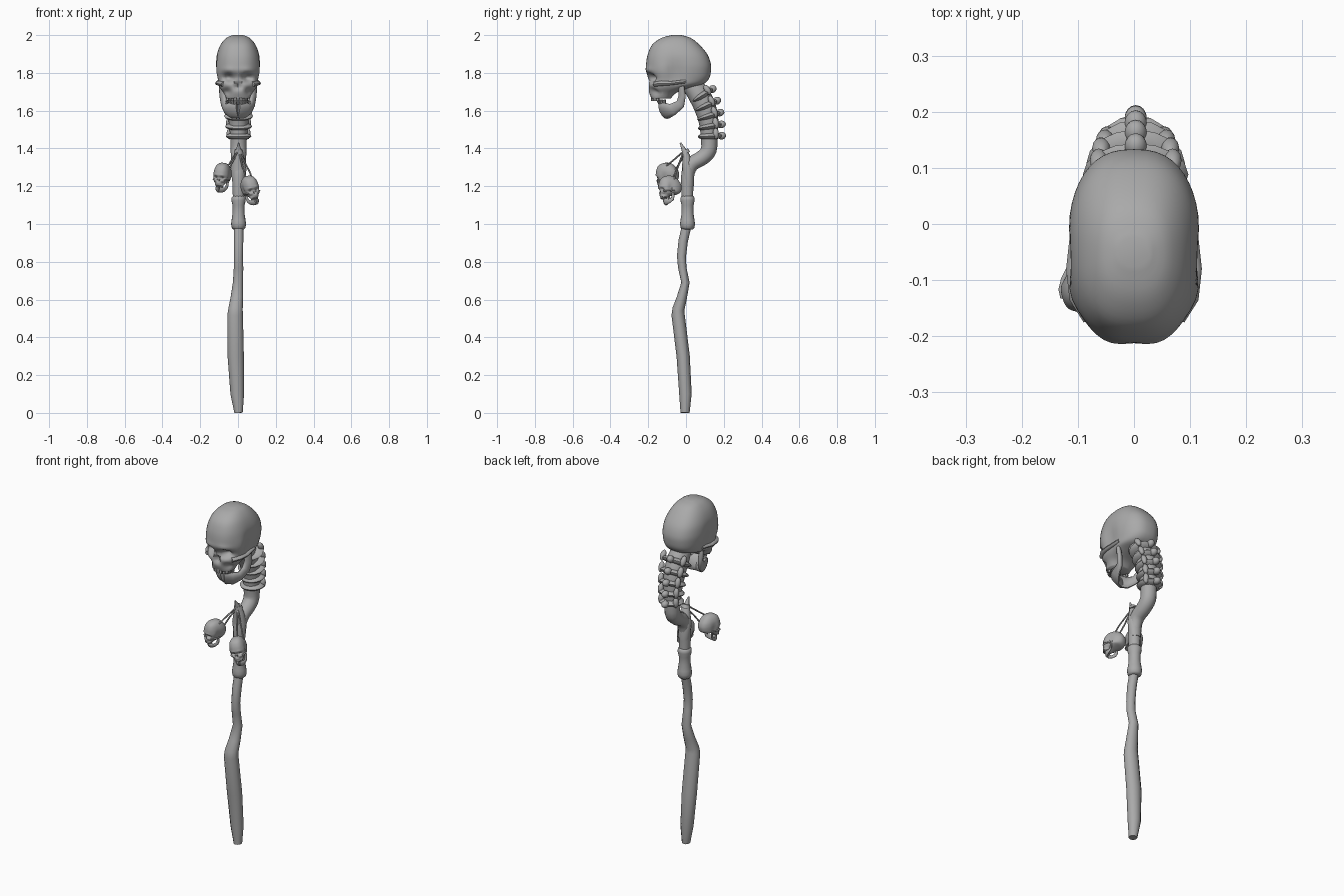
import bpy, bmesh, math
from mathutils import Matrix, Vector

if "Cube" in bpy.data.objects:
    bpy.data.objects.remove(bpy.data.objects["Cube"])

bone = bpy.data.materials.new("bone grey")
bone.use_nodes = True
GREY = (0.4, 0.4, 0.4, 1)
bone.diffuse_color = GREY
bone.node_tree.nodes["Principled BSDF"].inputs["Base Color"].default_value = GREY


def finish(name, bm, angle=50):
    bmesh.ops.recalc_face_normals(bm, faces=bm.faces)
    mesh = bpy.data.meshes.new(name)
    bm.to_mesh(mesh)
    bm.free()
    mesh.materials.append(bone)
    ob = bpy.data.objects.new(name, mesh)
    bpy.context.collection.objects.link(ob)
    bpy.ops.object.select_all(action="DESELECT")
    ob.select_set(True)
    bpy.context.view_layer.objects.active = ob
    bpy.ops.object.shade_smooth_by_angle(angle=math.radians(angle))
    return ob


def skin(bm, loops):
    """Bridge successive loops of points and cap both ends."""
    rings = [[bm.verts.new(p) for p in loop] for loop in loops]
    n = len(rings[0])
    for a, b in zip(rings, rings[1:]):
        for i in range(n):
            j = (i + 1) % n
            bm.faces.new((a[i], a[j], b[j], b[i]))
    bm.faces.new(rings[0])
    bm.faces.new(rings[-1])


def sweep(name, path, radii, ref=(1, 0, 0), n=12, mirror=False):
    """Tube along a path; each radius pair is (along ref, across it)."""
    pts = [Vector(p) for p in path]
    loops = []
    for k, p in enumerate(pts):
        t = (pts[min(k + 1, len(pts) - 1)] - pts[max(k - 1, 0)]).normalized()
        side = Vector(ref) - t * t.dot(Vector(ref))
        side.normalize()
        up = t.cross(side)
        ra, rb = radii[k]
        loops.append([p + side * ra * math.cos(i * math.tau / n) + up * rb * math.sin(i * math.tau / n)
                      for i in range(n)])
    bm = bmesh.new()
    skin(bm, loops)
    if mirror:
        twin = bmesh.ops.duplicate(bm, geom=bm.verts[:] + bm.edges[:] + bm.faces[:])["geom"]
        for v in twin:
            if isinstance(v, bmesh.types.BMVert):
                v.co.x = -v.co.x
    return finish(name, bm)


def ball(name, loc, size, tilt=0):
    bm = bmesh.new()
    m = Matrix.Translation(loc) @ Matrix.Rotation(tilt, 4, "X") @ Matrix.Diagonal((*size, 1))
    bmesh.ops.create_uvsphere(bm, u_segments=16, v_segments=8, radius=1, matrix=m)
    return finish(name, bm)


def spline(rows, steps):
    """Catmull-Rom interpolation through rows of numbers."""
    out = []
    for k in range(len(rows) - 1):
        q = [rows[max(k - 1, 0)], rows[k], rows[k + 1], rows[min(k + 2, len(rows) - 1)]]
        for s in range(steps):
            t = s / steps
            out.append([b + 0.5 * t * (c - a + t * (2*a - 5*b + 4*c - d + t * (3*(b - c) + d - a)))
                        for a, b, c, d in zip(*q)])
    return out + [list(rows[-1])]


def bump(d, w):
    return math.exp(-(d / w) ** 2)


# Skull profile rows: height, front, back, half width
SKULL = [(2.0, -.075, -.025, .028), (1.985, -.13, .025, .062), (1.95, -.178, .07, .092),
         (1.9, -.202, .112, .112), (1.85, -.211, .131, .118), (1.81, -.21, .132, .116),
         (1.77, -.203, .122, .11), (1.74, -.203, .09, .106), (1.72, -.2, .02, .096),
         (1.695, -.195, -.05, .077), (1.665, -.183, -.08, .062)]


def cranium(name):
    loops = []
    for z, front, back, half in spline(SKULL, 4):
        loop = []
        for i in range(48):
            c, s = math.cos(i * math.tau / 48), math.sin(i * math.tau / 48)
            x = half * math.copysign(abs(c) ** .8, c)
            y = (front + back) / 2 + (back - front) / 2 * math.copysign(abs(s) ** .85, s)
            # Temples pinch in behind the brow
            x *= 1 - .1 * bump(y + .06, .04) * bump(z - 1.8, .07) + .07 * bump(y + .125, .04) * bump(z - 1.8, .06)
            if s < 0:
                # Eye sockets, nose hole and brow ridge
                y += .05 * bump(abs(x) - .048, .026) * bump(z - 1.775, .021)
                y += .04 * bump(x, .014) * bump(z - 1.735, .02)
                y -= .008 * bump(z - 1.815, .015) * bump(abs(x) - .05, .04)
                y += .025 * bump(abs(x) - .06, .02) * bump(z - 1.70, .02)
            loop.append((x, y, z))
        loops.append(loop)
    bm = bmesh.new()
    skin(bm, loops)
    return finish(name, bm, 70)


def teeth(name, y0, z, depth, tilt):
    bm = bmesh.new()
    for k in range(-4, 5):
        a = k * .3
        loc = Vector((.048 * math.sin(a), y0 - depth * math.cos(a), z))
        m = (Matrix.Translation(loc) @ Matrix.Rotation(a, 4, "Z") @ Matrix.Rotation(tilt, 4, "X")
             @ Matrix.Diagonal((.012, .012, .024, 1)))
        bmesh.ops.create_cube(bm, size=1, matrix=m)
    return finish(name, bm, 30)


def skull(prefix, matrix=Matrix()):
    parts = [
        cranium(prefix + "cranium"),
        sweep(prefix + "cheekbones", [(.075, -.165, 1.74), (.1, -.13, 1.745), (.109, -.08, 1.745), (.1, 0, 1.755)],
              [(.014, .018), (.014, .016), (.01, .012), (.01, .012)], (0, 0, 1), 8, True),
        sweep(prefix + "jaw", [(.085, -.025, 1.73), (.081, -.02, 1.68), (.073, -.03, 1.635), (.062, -.07, 1.607),
                               (.04, -.105, 1.6), (0, -.12, 1.602)],
              [(.012, .018), (.014, .022), (.015, .026), (.016, .032), (.02, .045), (.022, .05)],
              (.7, -.7, -.45), 12, True),
        teeth(prefix + "upper_teeth", -.13, 1.662, .05, 0),
        teeth(prefix + "lower_teeth", -.095, 1.645, .05, .4)]
    for ob in parts:
        ob.data.transform(matrix)


skull("")

# Two small hanging skulls
for side, loc, roll in (("right", (-.083, -.098, 1.245), .1), ("left", (.066, -.085, 1.177), -.25)):
    turn = Matrix.Rotation(roll, 4, "Y") @ Matrix.Rotation(-.35 if side == "right" else .35, 4, "Z")
    skull(side + "_hanging_", Matrix.Translation(loc) @ turn @ Matrix.Scale(.36, 4)
          @ Matrix.Translation((0, .04, -1.78)))

# Crooked lower shaft
sweep("shaft", [(.003, -.005, 0), (-.004, -.003, .1), (-.012, -.015, .3), (-.015, -.042, .52), (-.013, -.04, .55),
                (-.006, -.022, .61), (0, -.003, .69), (.003, -.02, .77), (.002, -.024, .83), (.003, -.015, .91),
                (.003, .006, 1)],
      [(.022, .024), (.036, .033), (.043, .035), (.041, .035), (.038, .032), (.033, .027), (.027, .022), (.025, .022),
       (.024, .024), (.025, .025), (.025, .025)])

# Knobbed grip
sweep("grip", [(.003, .008, z) for z in (.972, .98, 1.0, 1.02, 1.06, 1.1, 1.125, 1.14, 1.15)],
      [(r, r) for r in (.028, .036, .04, .037, .031, .032, .038, .037, .028)], n=16)

# Curved neck that carries the spine
NECK = spline([(.008, 1.13, .03), (.008, 1.25, .034), (.03, 1.315, .038), (.085, 1.35, .04), (.12, 1.39, .042),
               (.122, 1.46, .044), (.12, 1.54, .052), (.1, 1.62, .058), (.065, 1.69, .058), (.02, 1.75, .05)], 3)
sweep("neck", [(.003, y, z) for y, z, r in NECK], [(r, r) for y, z, r in NECK])

# Pointed hook in front of the neck
sweep("hook", [(.003, .012, 1.2), (.003, .01, 1.29), (.003, .002, 1.36), (.003, -.012, 1.395), (.003, -.03, 1.43)],
      [(.03, .03), (.042, .032), (.028, .02), (.014, .012), (.003, .004)])

# Vertebrae with spines and side joints
for k, (y, z, half) in enumerate([(.128, 1.465, .068), (.128, 1.517, .072), (.122, 1.572, .078),
                                  (.108, 1.627, .088), (.088, 1.682, .094)]):
    tilt = .04 + k * .13
    back = Vector((0, math.cos(tilt), math.sin(tilt)))
    centre = Vector((.003, y, z))
    ball(f"vertebra_{k}", centre, (half, .066, .02), tilt)
    ball(f"vertebra_spine_{k}", centre + back * .06, (.02, .024, .02), tilt)
    for s in (-1, 1):
        ball(f"vertebra_joint_{k}", centre + back * .03 + Vector((s * half * .7, 0, .012)), (.016, .016, .03), tilt)

# Cords from the hook to the small skulls
for k, path in enumerate([
        [(0, -.012, 1.385), (-.035, -.07, 1.335), (-.06, -.12, 1.295)],
        [(0, .005, 1.38), (-.03, -.03, 1.33), (-.05, -.06, 1.28)],
        [(.005, -.012, 1.385), (.06, -.05, 1.28), (.105, -.08, 1.17)],
        [(.005, -.012, 1.385), (.025, -.045, 1.3), (.05, -.08, 1.22)]]):
    sweep(f"cord_{k}", path, [(.0045, .0045)] * 3, (.3, .9, -.1), 6)
sweep("cord_knot", [(.003, .0, 1.375), (.003, -.006, 1.395)], [(.026, .024), (.02, .018)], n=10)
